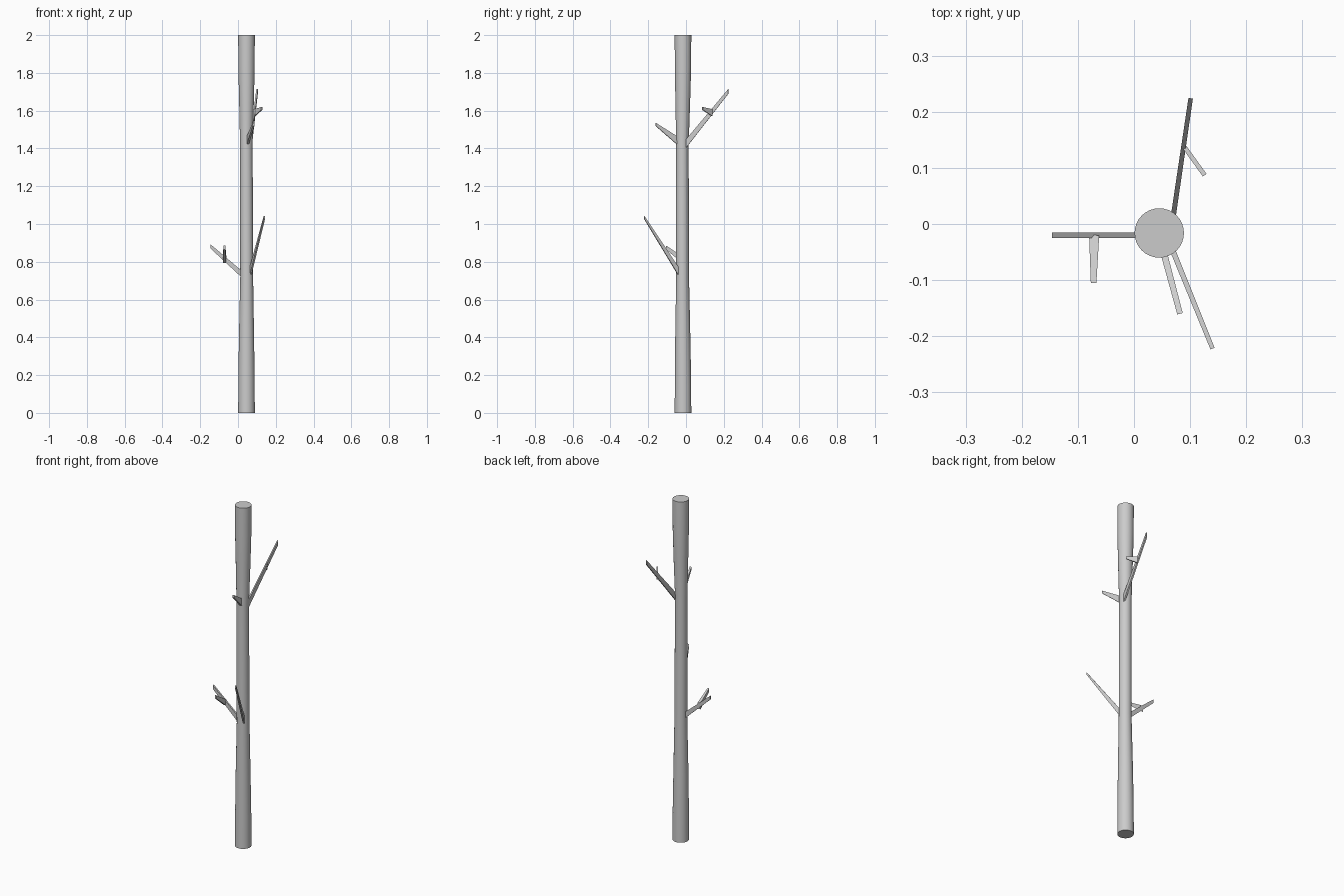
import bpy, bmesh, math
from mathutils import Vector

if "Cube" in bpy.data.objects:
    bpy.data.objects.remove(bpy.data.objects["Cube"])


def make_object(name, bm):
    bmesh.ops.recalc_face_normals(bm, faces=bm.faces[:])
    mesh = bpy.data.meshes.new(name)
    bm.to_mesh(mesh)
    bm.free()
    ob = bpy.data.objects.new(name, mesh)
    bpy.context.collection.objects.link(ob)
    return ob


def loft(name, rings):
    """Skin a list of equal-length point rings and cap both ends."""
    bm = bmesh.new()
    loops = [[bm.verts.new(p) for p in ring] for ring in rings]
    n = len(loops[0])
    for low, high in zip(loops, loops[1:]):
        for i in range(n):
            j = (i + 1) % n
            bm.faces.new((low[i], low[j], high[j], high[i]))
    bm.faces.new(loops[0][::-1])
    bm.faces.new(loops[-1])
    return make_object(name, bm)


def branch(name, start, end, base, tip):
    """Tapered four-sided twig with upright ends; base and tip are (width, height)."""
    start, end = Vector(start), Vector(end)
    side = (end - start).cross(Vector((0, 0, 1))).normalized()
    rings = []
    for p, (w, h) in ((start, base), (end, tip)):
        rings.append([p + side * sx * w / 2 + Vector((0, 0, sz * h / 2))
                      for sx, sz in ((-1, -1), (1, -1), (1, 1), (-1, 1))])
    return loft(name, rings)


# Trunk: round pole, a little slimmer in the middle
SIDES = 32
profile = [(0, 0.045, -0.016, 0.044), (0.18, 0.045, -0.016, 0.043),
           (0.4, 0.045, -0.017, 0.040), (0.72, 0.046, -0.018, 0.034),
           (1.1, 0.045, -0.019, 0.034), (1.42, 0.044, -0.019, 0.033),
           (1.65, 0.045, -0.017, 0.039), (1.82, 0.045, -0.016, 0.043),
           (2.0, 0.045, -0.016, 0.044)]
trunk = loft("trunk", [[(x + r * math.cos(a), y + r * math.sin(a), z)
                        for a in (2 * math.pi * i / SIDES for i in range(SIDES))]
                       for z, x, y, r in profile])
bpy.context.view_layer.objects.active = trunk
trunk.select_set(True)
bpy.ops.object.shade_smooth_by_angle(angle=math.radians(40))

# Lower branches
branch("lower_left_branch", (0.025, -0.02, 0.73), (-0.146, -0.02, 0.882), (0.01, 0.036), (0.01, 0.022))
branch("lower_left_twig", (-0.071, -0.02, 0.812), (-0.072, -0.105, 0.875), (0.018, 0.036), (0.01, 0.02))
branch("lower_right_branch", (0.06, -0.025, 0.725), (0.14, -0.222, 1.036), (0.01, 0.045), (0.008, 0.015))

# Upper branches
branch("upper_back_branch", (0.068, 0.0, 1.425), (0.101, 0.224, 1.702), (0.009, 0.045), (0.008, 0.025))
branch("upper_back_twig", (0.09, 0.137, 1.59), (0.126, 0.087, 1.612), (0.008, 0.036), (0.008, 0.015))
branch("upper_front_branch", (0.05, -0.04, 1.437), (0.082, -0.16, 1.527), (0.012, 0.045), (0.01, 0.016))
